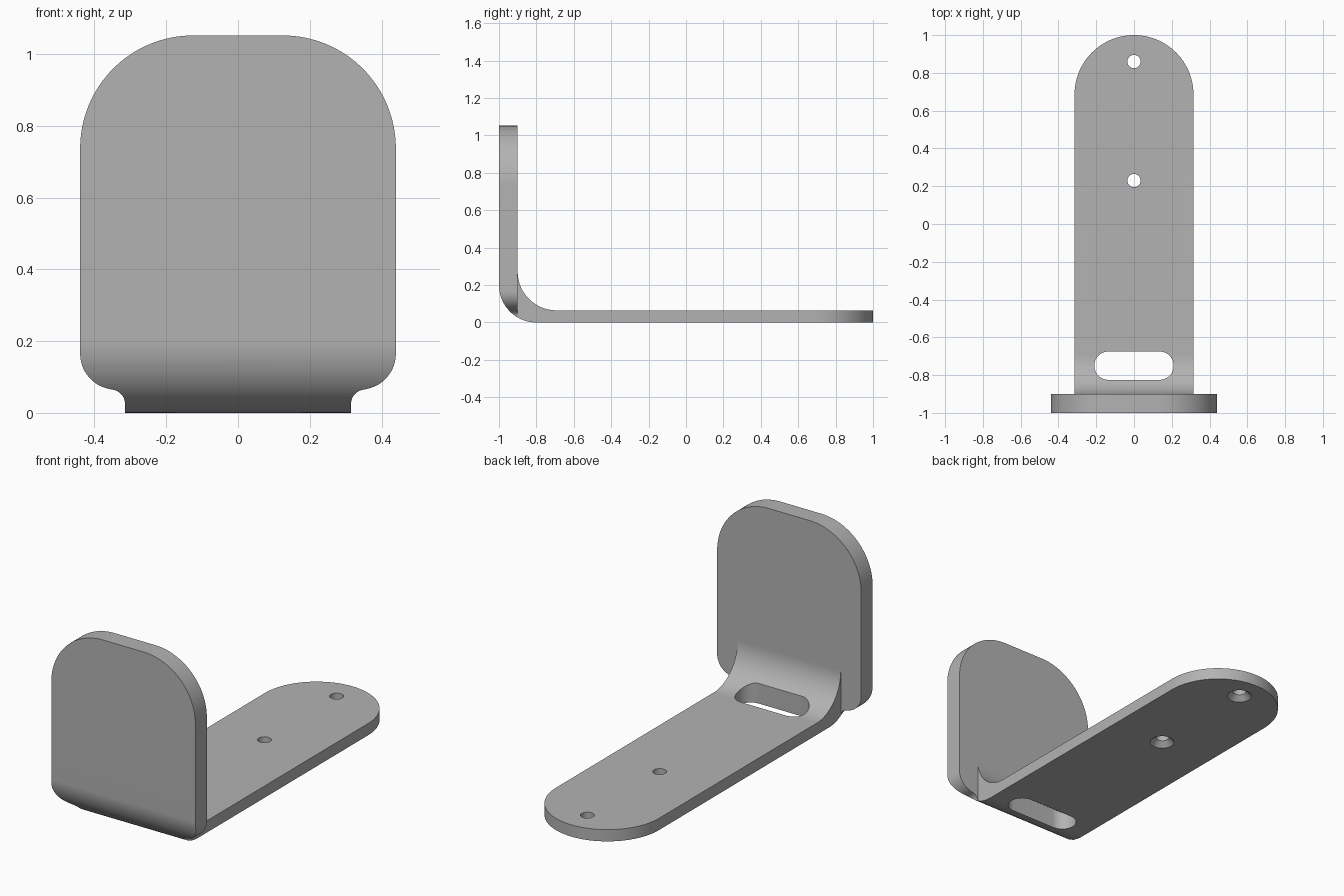
import bpy, bmesh
from math import cos, sin, pi, radians, sqrt, asin, degrees
from mathutils import Vector

if "Cube" in bpy.data.objects:
    bpy.data.objects.remove(bpy.data.objects["Cube"])

HALF_ARM, HALF_PLATE, HEIGHT = 0.315, 0.44, 1.052
THICK, INNER, BEND = 0.065, 0.207, 0.2
BACK = -0.9

grey = bpy.data.materials.new("plain grey")
grey.use_nodes = True
colour = (0.45, 0.45, 0.45, 1)
grey.diffuse_color = colour
grey.node_tree.nodes["Principled BSDF"].inputs["Base Color"].default_value = colour


def arc(cx, cy, r, start, end, steps=24):
    """Points on an arc, angles in degrees."""
    angles = [radians(start + (end - start) * i / steps) for i in range(steps + 1)]
    return [(cx + r * cos(a), cy + r * sin(a)) for a in angles]


def prism(name, outline, axis, low, high):
    """Extrude a 2D outline along an axis between two positions."""
    place = {"x": lambda a, b: (low, a, b),
             "y": lambda a, b: (a, low, b),
             "z": lambda a, b: (a, b, low)}[axis]
    shift = Vector([high - low if axis == k else 0 for k in "xyz"])
    bm = bmesh.new()
    face = bm.faces.new([bm.verts.new(place(*p)) for p in outline])
    top = bmesh.ops.extrude_face_region(bm, geom=[face])["geom"]
    bmesh.ops.translate(bm, vec=shift, verts=[v for v in top if isinstance(v, bmesh.types.BMVert)])
    bmesh.ops.recalc_face_normals(bm, faces=bm.faces)
    mesh = bpy.data.meshes.new(name)
    bm.to_mesh(mesh)
    bm.free()
    mesh.materials.append(grey)
    obj = bpy.data.objects.new(name, mesh)
    bpy.context.collection.objects.link(obj)
    return obj


def select(obj):
    bpy.ops.object.select_all(action="DESELECT")
    obj.select_set(True)
    bpy.context.view_layer.objects.active = obj


def trim(obj, cutter, operation):
    """Apply a boolean and discard the cutter."""
    mod = obj.modifiers.new("trim", "BOOLEAN")
    mod.operation, mod.solver, mod.object = operation, "EXACT", cutter
    select(obj)
    bpy.ops.object.modifier_apply(modifier=mod.name)
    bpy.data.objects.remove(cutter)


def finish(obj):
    select(obj)
    bpy.ops.object.shade_smooth_by_angle(angle=radians(30))


# Upright plate: big top corners, small lower corners, neck blending into the arm
top_r, low_r, neck_r = 0.315, 0.1, 0.04
right = ([(HALF_ARM, -0.1)]
         + arc(HALF_ARM + neck_r, THICK - neck_r, neck_r, 180, 97, 10)
         + arc(HALF_PLATE - low_r, THICK + low_r, low_r, -78, 0, 16)
         + arc(HALF_PLATE - top_r, HEIGHT - top_r, top_r, 0, 90, 32))
plate = prism("upright_plate", right + [(-x, z) for x, z in reversed(right)], "y", -1, BACK)

# Rounded outer bend of the plate
bend = arc(BEND - 1, BEND, BEND, 180, 270, 32) + [(-0.5, 0), (-0.5, 2), (-1, 2)]
trim(plate, prism("bend_cutter", bend, "x", -1, 1), "INTERSECT")
finish(plate)

# Arm with the inner fillet running up to the plate
seam = 180 + degrees(pi / 2 - asin((BEND - 1 - BACK) / BEND))
profile = (arc(BEND - 1, BEND, BEND, seam, 270, 16) + [(1, 0), (1, THICK)]
           + arc(BACK + INNER, THICK + INNER, INNER, 270, 180, 32))
arm = prism("mounting_arm", profile, "x", -0.6, 0.6)
tip = [(HALF_ARM, -2)] + arc(0, 1 - HALF_ARM, HALF_ARM, 0, 180, 64) + [(-HALF_ARM, -2)]
trim(arm, prism("arm_cutter", tip, "z", -1, 2), "INTERSECT")

# Strap slot near the bend
slot = arc(0.135, -0.75, 0.075, -90, 90, 24) + arc(-0.135, -0.75, 0.075, 90, 270, 24)
trim(arm, prism("slot_cutter", slot, "z", -1, 1), "DIFFERENCE")

# Screw holes, countersunk from below
for y in (0.86, 0.23):
    trim(arm, prism("hole_cutter", arc(0, y, 0.035, 0, 352.5, 47), "z", -1, 1), "DIFFERENCE")
    bpy.ops.mesh.primitive_cone_add(vertices=48, radius1=0.068, radius2=0.03,
                                    depth=0.038, location=(0, y, 0.014))
    trim(arm, bpy.context.object, "DIFFERENCE")
finish(arm)
